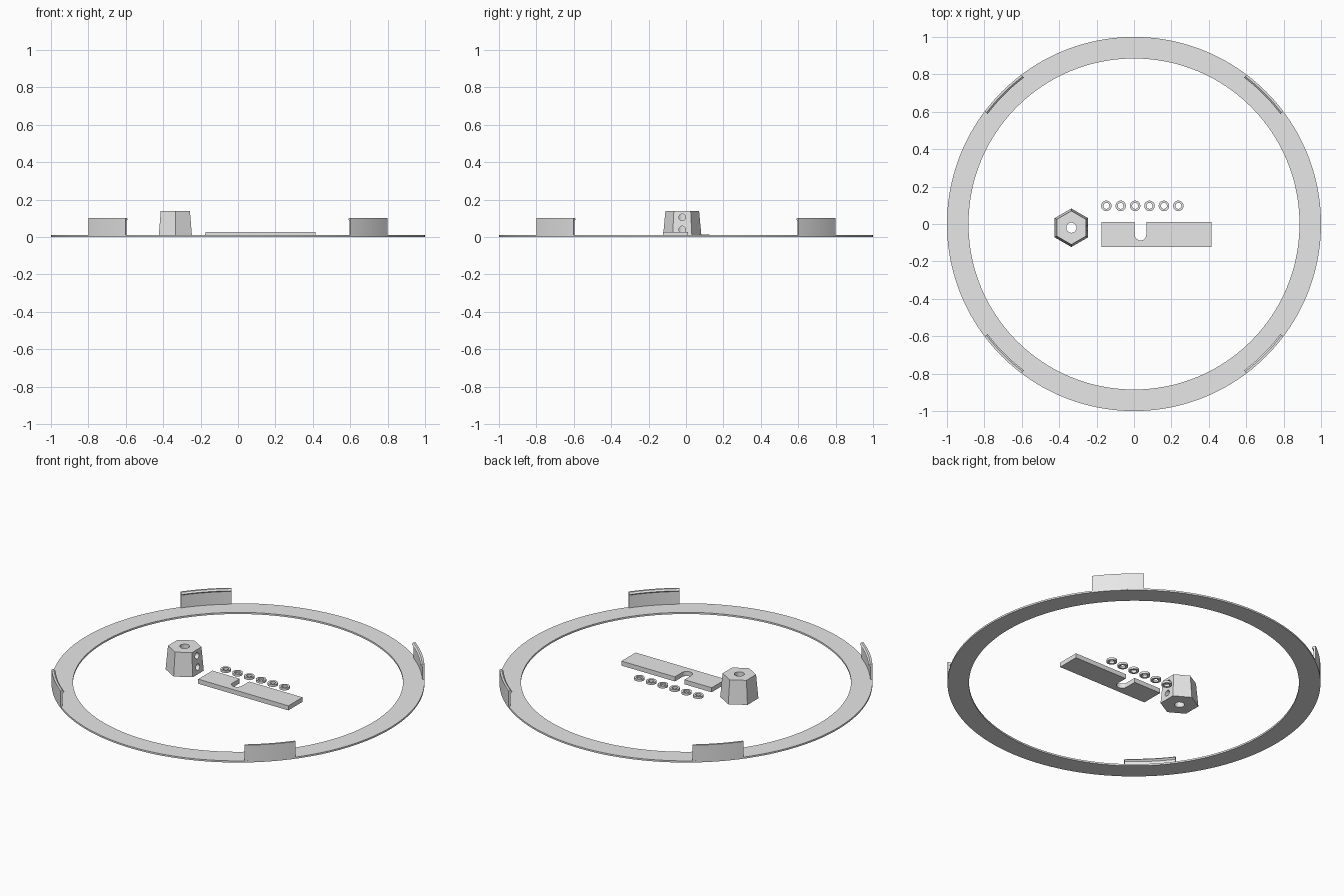
import bpy, bmesh, math
from mathutils import Matrix, Vector

if "Cube" in bpy.data.objects:
    bpy.data.objects.remove(bpy.data.objects["Cube"])

grey = bpy.data.materials.new("light grey")
grey.diffuse_color = (0.8, 0.8, 0.8, 1)
grey.use_nodes = True
grey.node_tree.nodes["Principled BSDF"].inputs["Base Color"].default_value = grey.diffuse_color


def finish(name, bm, smooth=True):
    bmesh.ops.recalc_face_normals(bm, faces=bm.faces)
    me = bpy.data.meshes.new(name)
    bm.to_mesh(me)
    bm.free()
    me.materials.append(grey)
    ob = bpy.data.objects.new(name, me)
    bpy.context.collection.objects.link(ob)
    bpy.ops.object.select_all(action='DESELECT')
    ob.select_set(True)
    bpy.context.view_layer.objects.active = ob
    if smooth:
        bpy.ops.object.shade_smooth_by_angle(angle=math.radians(30))
    return ob


def revolve(name, profile, steps, start=0, sweep=360, centre=(0, 0)):
    """Turn an (r, z) outline about a vertical axis, fully or over an arc."""
    bm = bmesh.new()
    full = sweep == 360
    rows = []
    for i in range(steps if full else steps + 1):
        a = math.radians(start + sweep * i / steps)
        rows.append([bm.verts.new((centre[0] + r * math.cos(a),
                                   centre[1] + r * math.sin(a), z)) for r, z in profile])
    n = len(profile)
    for i in range(steps):
        p, q = rows[i], rows[(i + 1) % len(rows)]
        for j in range(n):
            k = (j + 1) % n
            bm.faces.new((p[j], p[k], q[k], q[j]))
    if not full:
        bm.faces.new(rows[0])
        bm.faces.new(rows[-1])
    return finish(name, bm)


def box_profile(r0, r1, h):
    return [(r0, 0), (r1, 0), (r1, h), (r0, h)]


def cylinder(name, centre, axis, radius, length):
    bm = bmesh.new()
    rot = Vector(axis).to_track_quat('Z', 'Y').to_matrix().to_4x4()
    bmesh.ops.create_cone(bm, cap_ends=True, segments=32, radius1=radius, radius2=radius,
                          depth=length, matrix=Matrix.Translation(centre) @ rot)
    return finish(name, bm, False)


def cut(ob, cutter):
    mod = ob.modifiers.new("cut", 'BOOLEAN')
    mod.operation, mod.solver, mod.object = 'DIFFERENCE', 'EXACT', cutter
    bpy.context.view_layer.objects.active = ob
    bpy.ops.object.modifier_apply(modifier=mod.name)
    bpy.data.objects.remove(cutter)


# Large flat ring
revolve("base_ring", box_profile(0.885, 1.0, 0.01), 160)

# Four upright clips with a small inward lip
clip = [(0.989, 0.005), (1.0, 0.005), (1.0, 0.102), (0.988, 0.102),
        (0.979, 0.094), (0.989, 0.085)]
for i in range(4):
    revolve(f"clip_{i + 1}", clip, 10, 45 + 90 * i - 8, 16)

# Tapered hexagonal knob with a vertical bore and two side holes
kx, ky = -0.335, -0.02
bm = bmesh.new()
bmesh.ops.create_cone(bm, cap_ends=True, segments=6, radius1=0.103, radius2=0.09, depth=0.14,
                      matrix=Matrix.Translation((kx, ky, 0.07)))
# corners point along y
xs = max(v.co.x for v in bm.verts) - kx
if xs > 0.1:
    bmesh.ops.rotate(bm, verts=bm.verts, cent=(kx, ky, 0), matrix=Matrix.Rotation(math.pi / 6, 3, 'Z'))
knob = finish("hex_knob", bm, False)
cut(knob, cylinder("bore_cutter", (kx, ky, 0.07), (0, 0, 1), 0.027, 0.3))
for z in (0.04, 0.105):
    cut(knob, cylinder("side_cutter", (kx + 0.08, ky, z), (1, 0, 0), 0.018, 0.16))
bpy.ops.object.select_all(action='DESELECT')
knob.select_set(True)
bpy.context.view_layer.objects.active = knob
bpy.ops.object.shade_smooth_by_angle(angle=math.radians(30))

# Flat plate with a round-ended slot in its back edge
x0, x1, y0, y1, h = -0.175, 0.415, -0.122, 0.01, 0.027
sx, sy, sr = 0.035, -0.057, 0.031
outline = [(x0, y0), (x1, y0), (x1, y1), (sx + sr, y1)]
outline += [(sx + sr * math.cos(a), sy + sr * math.sin(a))
            for a in (-math.pi * i / 16 for i in range(17))]
outline += [(sx - sr, y1), (x0, y1)]
bm = bmesh.new()
face = bm.faces.new([bm.verts.new((x, y, 0)) for x, y in outline])
top = bmesh.ops.extrude_face_region(bm, geom=[face], use_keep_orig=True)
bmesh.ops.translate(bm, vec=(0, 0, h), verts=[g for g in top["geom"] if isinstance(g, bmesh.types.BMVert)])
finish("slotted_plate", bm)

# Row of six small washers
for i in range(6):
    revolve(f"washer_{i + 1}", box_profile(0.016, 0.028, 0.013), 32,
            centre=(-0.148 + 0.077 * i, 0.097))
